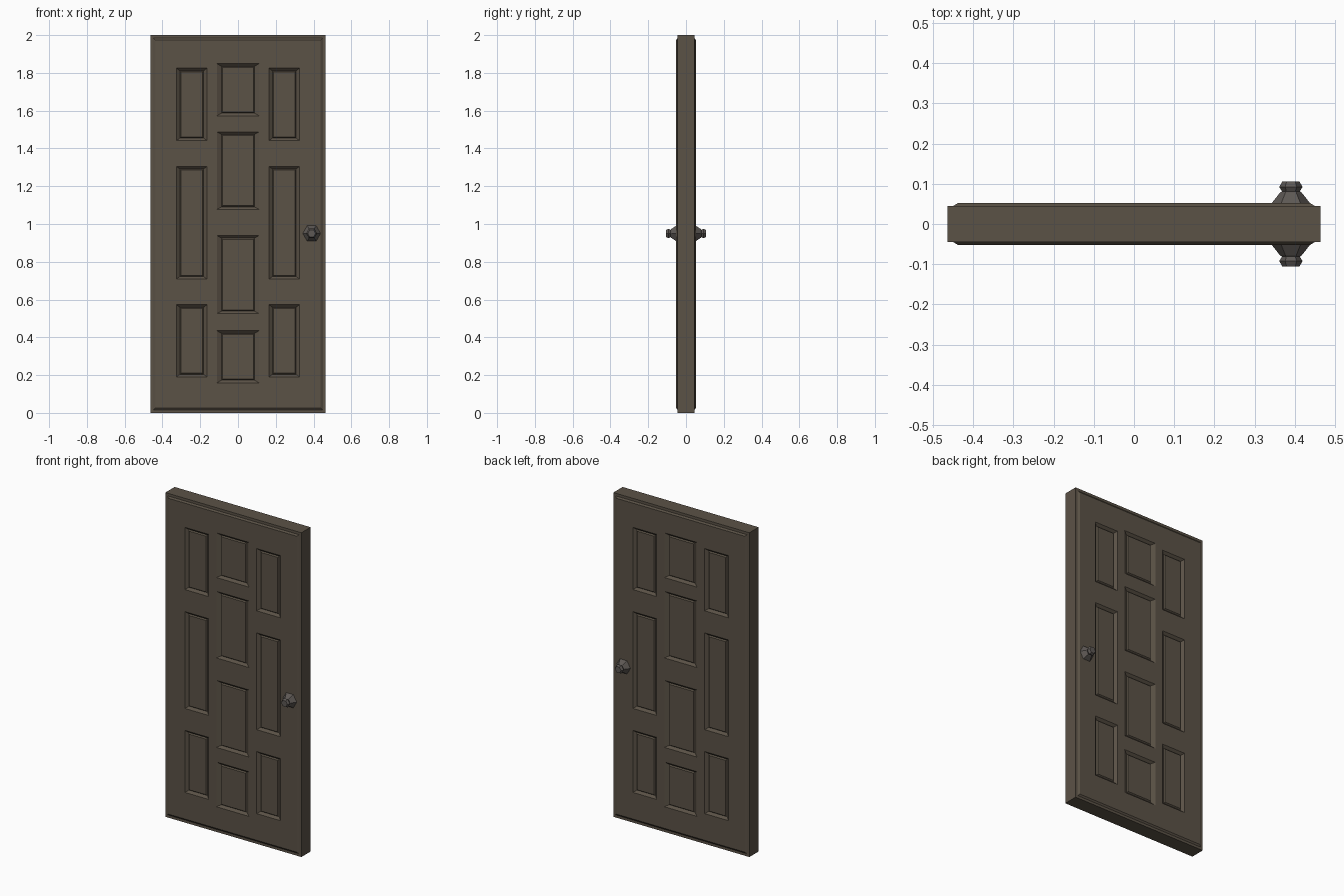
import bpy, bmesh, math

if "Cube" in bpy.data.objects:
    bpy.data.objects.remove(bpy.data.objects["Cube"])

def material(name, rgb):
    m = bpy.data.materials.new(name)
    m.diffuse_color = (*rgb, 1)
    m.use_nodes = True
    m.node_tree.nodes["Principled BSDF"].inputs["Base Color"].default_value = m.diffuse_color
    return m

def finish(bm, name, mat):
    # merge seams, then mirror the front half to the back
    bmesh.ops.remove_doubles(bm, verts=bm.verts, dist=1e-5)
    me = bpy.data.meshes.new(name)
    bm.to_mesh(me)
    bm.free()
    ob = bpy.data.objects.new(name, me)
    bpy.context.collection.objects.link(ob)
    me.materials.append(mat)
    mod = ob.modifiers.new("front_to_back", 'MIRROR')
    mod.use_axis = (False, True, False)
    mod.use_clip = True
    return ob

def loop(bm, x0, x1, z0, z1, y):
    return [bm.verts.new((x, y, z)) for x, z in ((x0, z0), (x1, z0), (x1, z1), (x0, z1))]

def bridge(bm, loops):
    for a, b in zip(loops, loops[1:]):
        n = len(a)
        for i in range(n):
            j = (i + 1) % n
            bm.faces.new((a[i], a[j], b[j], b[i]))

wood = material("dark_wood", (0.105, 0.085, 0.062))
metal = material("dark_metal", (0.11, 0.098, 0.09))

FACE = -0.052
# panel openings: side columns share heights, middle column has four
side_z = [(0.19, 0.573), (0.708, 1.305), (1.441, 1.825)]
mid_z = [(0.159, 0.435), (0.525, 0.939), (1.077, 1.488), (1.573, 1.849)]
panels = [(-0.326, -0.164, *z) for z in side_z]
panels += [(0.164, 0.326, *z) for z in side_z]
panels += [(-0.112, 0.112, *z) for z in mid_z]

# door slab: edge, stepped rim, flat face around the panels
bm = bmesh.new()
bridge(bm, [loop(bm, -w, w, e, 2 - e, y) for w, e, y in (
    (0.464, 0, 0), (0.464, 0, -0.045), (0.449, 0.016, -0.045), (0.438, 0.026, FACE))])
xs = sorted({-0.438, 0.438} | {v for p in panels for v in p[:2]})
zs = sorted({0.026, 1.974} | {v for p in panels for v in p[2:]})
for x0, x1 in zip(xs, xs[1:]):
    for z0, z1 in zip(zs, zs[1:]):
        cx, cz = (x0 + x1) / 2, (z0 + z1) / 2
        if not any(p[0] < cx < p[1] and p[2] < cz < p[3] for p in panels):
            bm.faces.new(loop(bm, x0, x1, z0, z1, FACE))

# sunken bevel and slightly raised field of each panel
for x0, x1, z0, z1 in panels:
    k = 0.025 if x1 - x0 > 0.2 else 0.018
    rings = [loop(bm, x0 + a, x1 - a, z0 + b, z1 - b, FACE + d) for a, b, d in (
        (0, 0, 0), (k, 0.014, 0.014), (k + 0.006, 0.02, 0.007))]
    bridge(bm, rings)
    bm.faces.new(rings[-1])
finish(bm, "door_slab", wood)

# six-sided knobs on both sides
bm = bmesh.new()
rings = []
for r, y in ((0.049, 0.05), (0.027, 0.078), (0.022, 0.081), (0.029, 0.092), (0.021, 0.106)):
    rings.append([bm.verts.new((0.39 + r * math.cos(i * math.pi / 3), -y,
                                0.95 + r * math.sin(i * math.pi / 3))) for i in range(6)])
bridge(bm, rings)
bm.faces.new(rings[-1])
finish(bm, "door_knobs", metal)
